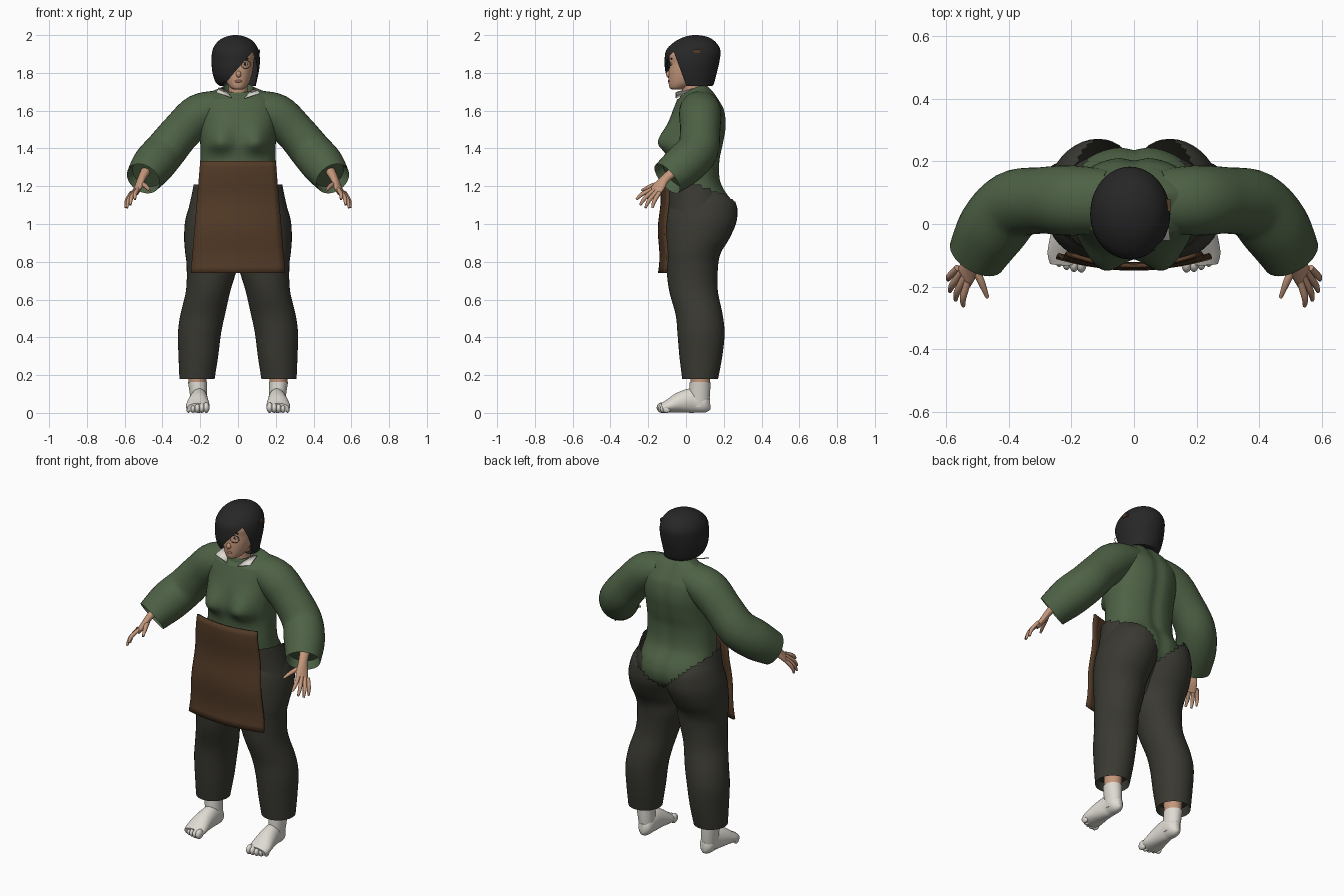
import bpy, bmesh, math
from mathutils import Vector

cube = bpy.data.objects.get("Cube")
if cube:
    bpy.data.objects.remove(cube, do_unlink=True)


def material(name, rgb):
    m = bpy.data.materials.new(name)
    m.use_nodes = True
    m.diffuse_color = (*rgb, 1)
    m.node_tree.nodes["Principled BSDF"].inputs["Base Color"].default_value = (*rgb, 1)
    return m


GREEN = material("sweater green", (.076, .121, .06))
CHARCOAL = material("trouser charcoal", (.042, .041, .032))
BLACK = material("hair black", (.02, .02, .021))
BROWN = material("leather brown", (.086, .043, .02))
SKIN = material("skin", (.55, .31, .2))
WHITE = material("sock white", (.74, .71, .65))
LIP = material("lip", (.36, .16, .12))


def finish(name, bm, mat, angle=50):
    mesh = bpy.data.meshes.new(name)
    bm.to_mesh(mesh)
    bm.free()
    mesh.materials.append(mat)
    obj = bpy.data.objects.new(name, mesh)
    bpy.context.collection.objects.link(obj)
    bpy.ops.object.select_all(action='DESELECT')
    obj.select_set(True)
    bpy.context.view_layer.objects.active = obj
    bpy.ops.object.shade_smooth_by_angle(angle=math.radians(angle))
    return obj


def spline(keys, steps):
    """Smooth curve through rows of numbers."""
    out = []
    for i in range(len(keys) - 1):
        p, q = keys[i], keys[i + 1]
        o, r = keys[max(i - 1, 0)], keys[min(i + 2, len(keys) - 1)]
        for k in range(steps):
            t = k / steps
            out.append([b + t / 2 * (c - a + t * (2*a - 5*b + 4*c - d + t * (3*(b - c) + d - a)))
                        for a, b, c, d in zip(o, p, q, r)])
    return out + [list(keys[-1])]


def tube(keys, ref=None, sides=32, steps=5, power=1, hollow=None):
    """Loft through (x, y, z, half width, half depth); level rings unless ref is given."""
    bm = bmesh.new()
    rows = spline(keys, steps)
    centres = [Vector(r[:3]) for r in rows]
    rings = []
    for i, r in enumerate(rows):
        u, v = Vector((1, 0, 0)), Vector((0, 1, 0))
        if ref:
            t = (centres[min(i + 1, len(rows) - 1)] - centres[max(i - 1, 0)]).normalized()
            u = Vector(ref)
            u = (u - t * u.dot(t)).normalized()
            v = t.cross(u)
        ring = []
        for j in range(sides):
            c, s = (math.copysign(abs(f(math.tau * j / sides)) ** power, f(math.tau * j / sides))
                    for f in (math.cos, math.sin))
            p = centres[i] + u * c * max(r[3], .001) + v * s * max(r[4], .001)
            p.z = max(p.z, 0)
            ring.append(bm.verts.new(p))
        rings.append(ring)
    for a, b in zip(rings, rings[1:]):
        for j in range(sides):
            k = (j + 1) % sides
            bm.faces.new((a[j], a[k], b[k], b[j]))
    caps = {"start": bm.faces.new(rings[0][::-1]), "end": bm.faces.new(rings[-1])}
    bmesh.ops.recalc_face_normals(bm, faces=bm.faces[:])
    if hollow:
        bmesh.ops.inset_region(bm, faces=[caps[hollow]], thickness=.01, depth=-.05)
    return bm


def level(rows):
    """Rows of (z, centre x, half width, front y, back y) as tube keys."""
    return [(x, (f + b) / 2, z, w, (b - f) / 2) for z, x, w, f, b in rows]


def flip(keys, s):
    return [(s * k[0], *k[1:]) for k in keys]


def trim(bm, rule):
    bad = [f for f in bm.faces if rule(f.calc_center_median())]
    bmesh.ops.delete(bm, geom=bad, context='FACES')


def blob(name, loc, size, mat):
    bm = bmesh.new()
    bmesh.ops.create_uvsphere(bm, u_segments=20, v_segments=12, radius=1)
    for v in bm.verts:
        v.co = Vector(a * b for a, b in zip(v.co, size)) + Vector(loc)
    return finish(name, bm, mat)


# sweater body with bust and spine groove, its neckline dipping toward the front
torso = tube(level([
    (.94, 0, .17, -.06, .12), (1, 0, .21, -.08, .218), (1.06, 0, .215, -.09, .247),
    (1.13, 0, .215, -.095, .236), (1.22, 0, .205, -.1, .186), (1.33, 0, .2, -.1, .18),
    (1.43, 0, .2, -.105, .2), (1.52, 0, .205, -.095, .214), (1.6, 0, .21, -.07, .205),
    (1.65, 0, .2, -.05, .18), (1.695, 0, .165, -.035, .15), (1.725, 0, .105, -.03, .125),
    (1.74, 0, .08, -.025, .115)]), sides=72, steps=6, power=.9, hollow="end")
for v in torso.verts:
    x, y, z = v.co
    if y > .05:
        v.co.y -= .012 * math.exp(-(x / .03) ** 2)
    elif y < 0:
        fall = .05 if z < 1.43 else .085
        v.co.y -= .058 * math.exp(-((abs(x) - .1) / .07) ** 2 - ((z - 1.43) / fall) ** 2)
    if z > 1.66:
        v.co.z -= max(0, .1 - y) * .35 * min(1, (z - 1.66) / .06)
finish("sweater_body", torso, GREEN)


# trousers, open at the back in a ragged V
def above_waist(c):
    return c.z > (1.21 if c.y < .05 else min(1.21, .99 + .9 * abs(c.x)))


pelvis = tube(level([
    (.74, 0, .08, -.06, .04), (.8, 0, .2, -.1, .07), (.9, 0, .265, -.11, .13),
    (1, 0, .276, -.112, .2), (1.07, 0, .264, -.112, .235), (1.15, 0, .246, -.112, .222),
    (1.24, 0, .228, -.112, .192)]), sides=64, power=.93)
trim(pelvis, above_waist)
finish("trouser_seat", pelvis, CHARCOAL)

LEG = level([
    (.18, .217, .093, -.02, .17), (.3, .21, .105, -.035, .192), (.42, .204, .114, -.045, .204),
    (.52, .187, .118, -.055, .194), (.65, .157, .118, -.09, .168), (.78, .136, .136, -.105, .17),
    (.85, .138, .142, -.108, .186), (.92, .135, .15, -.11, .228), (1, .122, .16, -.11, .264),
    (1.06, .114, .155, -.1, .272), (1.12, .108, .138, -.07, .262), (1.18, .105, .105, -.02, .21)])
ARM = [(.08, .075, 1.63, .1, .08), (.2, .075, 1.583, .112, .108), (.3, .075, 1.49, .106, .106),
       (.385, .06, 1.388, .11, .11), (.45, -.012, 1.312, .112, .112), (.502, -.1, 1.24, .096, .094)]
HAND = [(.48, -.04, 1.295, .03, .028), (.51, -.11, 1.24, .026, .02), (.528, -.145, 1.195, .036, .017),
        (.546, -.178, 1.158, .036, .013)]
FOOT = [(.205, .128, .05, .015, .03), (.205, .1, .05, .04, .05), (.205, .04, .065, .045, .065),
        (.21, -.03, .055, .055, .055), (.213, -.09, .036, .063, .036), (.213, -.125, .026, .056, .026)]
SPREAD = Vector((.05, .07, -.03))
FINGERS = {"index": (.545, -.262, 1.13), "middle": (.57, -.243, 1.1),
           "ring": (.588, -.215, 1.085), "little": (.594, -.178, 1.085)}

for s, side in ((1, "left"), (-1, "right")):
    # leg, ankle and foot
    leg = tube(flip(LEG, s), sides=40, hollow="start")
    trim(leg, above_waist)
    finish(side + "_trouser_leg", leg, CHARCOAL)
    finish(side + "_ankle", tube([(s * .215, .075, .14, .046, .05), (s * .21, .075, .3, .05, .055)]), SKIN)
    finish(side + "_sock_top", tube(flip([(.205, .07, .03, .04, .05), (.21, .072, .1, .045, .055),
                                          (.215, .075, .164, .05, .055)], s)), WHITE)
    finish(side + "_foot", tube(flip(FOOT, s), ref=(1, 0, 0)), WHITE)
    for i in range(5):
        r = .028 - .002 * i
        blob(f"{side}_toe_{i + 1}", (s * (.168 + .0235 * i), -.126 + .004 * i * (i - 1) / 2, r),
             (r * .6, r * 1.05, r), WHITE)

    # sleeve
    finish(side + "_sleeve", tube(flip(ARM, s), ref=(0, 1, 0), hollow="end"), GREEN)

    # hand
    spread = Vector((s * SPREAD.x, SPREAD.y, SPREAD.z))
    finish(side + "_palm", tube(flip(HAND, s), ref=spread, sides=16), SKIN)
    for i, (finger, tip) in enumerate(FINGERS.items()):
        base = Vector((.535, -.198, 1.176)) + SPREAD * .24 * i
        mid = base.lerp(Vector(tip), .5) + Vector((.006, -.004, .004))
        keys = [(*base.lerp(mid, -.4), .011, .011), (*mid, .011, .011), (*tip, .006, .006)]
        finish(f"{side}_{finger}_finger", tube(flip(keys, s), ref=spread, sides=10), SKIN)
    thumb = [(.512, -.13, 1.215, .014, .014), (.488, -.185, 1.2, .012, .012), (.468, -.235, 1.178, .006, .006)]
    finish(side + "_thumb", tube(flip(thumb, s), ref=(0, 0, 1), sides=10), SKIN)

    # collar point
    bm = bmesh.new()
    corners = [(.035, -.055, 1.668), (.115, -.052, 1.694), (.105, .03, 1.718), (.07, .01, 1.71)]
    bm.faces.new([bm.verts.new(c) for c in flip(corners, s)])
    collar = finish(side + "_collar_point", bm, WHITE)
    collar.modifiers.new("thickness", 'SOLIDIFY').thickness = .005

# apron: a flared, bowed sheet
bm = bmesh.new()
bmesh.ops.create_grid(bm, x_segments=14, y_segments=18, size=1)
for v in bm.verts:
    a, h = v.co.x, (v.co.y + 1) / 2
    wave = .006 * math.sin(h * 12)
    v.co = ((.25 - .05 * h) * a, -.148 + .012 * h + .036 * a * a + wave, .742 + .592 * h)
apron = finish("apron", bm, BROWN)
apron.modifiers.new("thickness", 'SOLIDIFY').thickness = .012

# neck and head
finish("neck", tube([(0, .04, 1.62, .055, .055), (0, .03, 1.7, .05, .05), (0, .025, 1.78, .05, .05)]), SKIN)
finish("head", tube(level([
    (1.712, 0, .022, -.075, -.02), (1.722, 0, .04, -.087, .01), (1.75, 0, .06, -.092, .06),
    (1.8, 0, .077, -.093, .11), (1.85, 0, .083, -.088, .13), (1.9, 0, .085, -.085, .14),
    (1.96, 0, .05, -.03, .1)])), SKIN)
blob("nose", (.003, -.09, 1.793), (.014, .016, .018), SKIN)
blob("mouth", (.002, -.09, 1.756), (.02, .006, .007), LIP)
for s, side in ((1, "left"), (-1, "right")):
    blob(side + "_eye", (s * .037, -.078, 1.847), (.016, .005, .007), WHITE)
    blob(side + "_pupil", (s * .037, -.082, 1.847), (.006, .004, .007), BLACK)
    blob(side + "_brow", (s * .038, -.077, 1.875), (.02, .005, .004), BLACK)

# round eyeglass rim
rim = [(.042 + .024 * math.cos(t), -.092 + .008 * math.cos(t), 1.845 + .022 * math.sin(t), .0015, .0015)
       for t in (math.tau * i / 12 for i in range(13))]
finish("eyeglass_rim", tube(rim, ref=(0, 1, 0), sides=6, steps=2), BLACK)

# bobbed hair, cut open along a diagonal fringe and a slanted side edge
hair = tube(level([
    (1.73, 0, .094, -.05, .14), (1.75, -.01, .108, -.085, .15), (1.8, -.013, .122, -.108, .163),
    (1.86, -.012, .128, -.113, .177), (1.92, -.013, .122, -.105, .182), (1.965, -.013, .095, -.06, .155),
    (1.99, -.013, .055, -.01, .115), (2, -.013, .012, .035, .065)]), sides=48)
cuts = ((Vector((-.06, 0, 1.755)), Vector((1.15, 0, -1))), (Vector((0, -.005, 1.75)), Vector((0, -1, -.37))))
for point, normal in cuts:
    bmesh.ops.bisect_plane(hair, geom=hair.verts[:] + hair.edges[:] + hair.faces[:],
                           plane_co=point, plane_no=normal)
trim(hair, lambda c: all((c - point).dot(normal) > 0 for point, normal in cuts))
finish("hair", hair, BLACK)

# hair clip
bm = bmesh.new()
bmesh.ops.create_cube(bm, size=1)
for v in bm.verts:
    v.co = (.108 + v.co.x * .016, .06 + v.co.y * .04, 1.915 + v.co.z * .018)
finish("hair_clip", bm, BROWN, 30)
